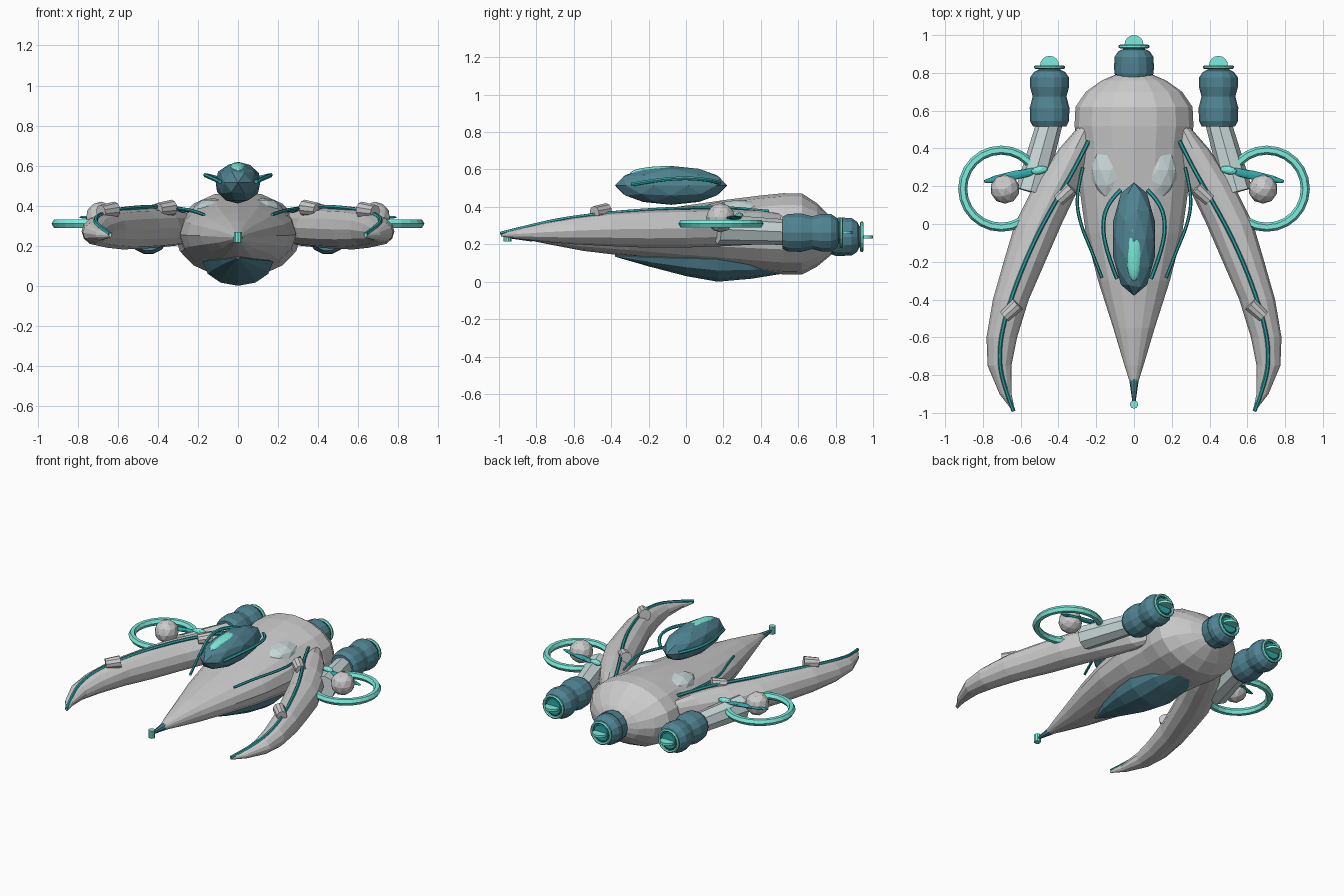
import bpy, bmesh, math
from mathutils import Matrix, Vector

if "Cube" in bpy.data.objects:
    bpy.data.objects.remove(bpy.data.objects["Cube"])


def material(name, rgb):
    m = bpy.data.materials.new(name)
    m.diffuse_color = (*rgb, 1)
    m.use_nodes = True
    m.node_tree.nodes["Principled BSDF"].inputs["Base Color"].default_value = m.diffuse_color
    return m


HULL = material("pale_hull", (0.80, 0.82, 0.81))
DARK = material("dark_teal", (0.08, 0.23, 0.29))
TRIM = material("trim_teal", (0.03, 0.40, 0.40))
GLOW = material("glow_teal", (0.20, 0.85, 0.72))
PANEL = material("pale_panel", (0.60, 0.70, 0.70))


def finish(name, data, mat=None, mirror=False):
    ob = bpy.data.objects.new(name, data)
    bpy.context.collection.objects.link(ob)
    if mat:
        data.materials.append(mat)
    if mirror:
        mod = ob.modifiers.new("mirror", 'MIRROR')
        mod.use_mirror_merge = False
    return ob


def from_bm(name, bm, mat=None, mirror=False):
    bmesh.ops.recalc_face_normals(bm, faces=bm.faces)
    me = bpy.data.meshes.new(name)
    bm.to_mesh(me)
    bm.free()
    return finish(name, me, mat, mirror)


def loft(name, sections, sides, mat=None, mirror=False):
    """Join elliptical rings (x, y, z, half width, half height) along y."""
    bm = bmesh.new()
    rings = []
    for x, y, z, rx, rz in sections:
        rings.append([bm.verts.new((x + rx * math.cos(2 * math.pi * i / sides), y,
                                    z + rz * math.sin(2 * math.pi * i / sides)))
                      for i in range(sides)])
    for a, b in zip(rings, rings[1:]):
        for i in range(sides):
            j = (i + 1) % sides
            bm.faces.new((a[i], a[j], b[j], b[i]))
    bm.faces.new(rings[0])
    bm.faces.new(rings[-1])
    return from_bm(name, bm, mat, mirror)


def ball(name, centre, size, mat=None, mirror=False, turn=0, subdiv=2):
    bm = bmesh.new()
    mtx = Matrix.Translation(centre) @ Matrix.Rotation(turn, 4, 'Z') @ Matrix.Diagonal((*size, 1))
    bmesh.ops.create_icosphere(bm, subdivisions=subdiv, radius=1, matrix=mtx)
    return from_bm(name, bm, mat, mirror)


def rod(name, a, b, r1, r2, sides, mat=None, mirror=False):
    a, b = Vector(a), Vector(b)
    bm = bmesh.new()
    mtx = Matrix.Translation((a + b) / 2) @ (b - a).to_track_quat('Z', 'Y').to_matrix().to_4x4()
    bmesh.ops.create_cone(bm, cap_ends=True, segments=sides, radius1=r1, radius2=r2,
                          depth=(b - a).length, matrix=mtx)
    return from_bm(name, bm, mat, mirror)


def tube(name, pts, r, mat, cyclic=False, smooth=True, mirror=True):
    cu = bpy.data.curves.new(name, 'CURVE')
    cu.dimensions = '3D'
    cu.bevel_depth = r
    cu.bevel_resolution = 1
    cu.use_fill_caps = True
    cu.resolution_u = 4
    sp = cu.splines.new('NURBS' if smooth else 'POLY')
    sp.points.add(len(pts) - 1)
    for p, co in zip(sp.points, pts):
        p.co = (*co, 1)
    sp.use_cyclic_u = cyclic
    if smooth:
        sp.order_u = 3
        sp.use_endpoint_u = True
    sp.use_smooth = False
    return finish(name, cu, mat, mirror)


def circle(cx, cy, cz, r, n, flat=True):
    pts = []
    for i in range(n):
        u, v = r * math.cos(2 * math.pi * i / n), r * math.sin(2 * math.pi * i / n)
        pts.append((cx + u, cy + v, cz) if flat else (cx + u, cy, cz + v))
    return pts


# Fuselage
loft("fuselage", [
    (0, -0.87, 0.24, 0.012, 0.012), (0, -0.75, 0.243, 0.05, 0.04), (0, -0.55, 0.245, 0.11, 0.08),
    (0, -0.3, 0.25, 0.19, 0.115), (0, -0.05, 0.252, 0.255, 0.148), (0, 0.2, 0.256, 0.29, 0.18),
    (0, 0.4, 0.256, 0.295, 0.205), (0, 0.52, 0.256, 0.315, 0.217), (0, 0.62, 0.255, 0.31, 0.217),
    (0, 0.7, 0.25, 0.255, 0.17), (0, 0.76, 0.245, 0.17, 0.115), (0, 0.79, 0.24, 0.1, 0.08)], 16, HULL)

# Nose spike and sensor
rod("nose_spike", (0, -0.82, 0.24), (0, -0.96, 0.24), 0.026, 0.006, 8, DARK)
rod("nose_sensor", (0, -0.955, 0.215), (0, -0.955, 0.268), 0.022, 0.022, 10, GLOW)

# Belly keel, pointed at both ends
loft("belly_keel", [
    (0, -0.38, 0.14, 0.008, 0.006), (0, -0.2, 0.13, 0.09, 0.048), (0, 0.0, 0.125, 0.15, 0.095),
    (0, 0.17, 0.12, 0.175, 0.12), (0, 0.35, 0.11, 0.155, 0.094), (0, 0.5, 0.1, 0.09, 0.06),
    (0, 0.6, 0.1, 0.02, 0.03)], 12, DARK)

# Cockpit pod, its window and side rails
ball("cockpit_pod", (0, -0.08, 0.515), (0.117, 0.3, 0.104), DARK)
ball("cockpit_window", (0, -0.115, 0.573), (0.052, 0.19, 0.045), GLOW, subdiv=3)
tube("cockpit_rail", [(0.07, 0.18, 0.53), (0.135, 0.12, 0.545), (0.17, 0.0, 0.555),
                      (0.145, -0.15, 0.545), (0.09, -0.29, 0.52)], 0.011, TRIM)

# Pale dorsal panels and hull trim
ball("dorsal_panel", (0.125, 0.285, 0.368), (0.105, 0.16, 0.07), PANEL, True)
tube("hull_trim", [(0.27, 0.3, 0.37), (0.31, 0.15, 0.385), (0.285, 0.0, 0.385),
                   (0.225, -0.14, 0.375), (0.17, -0.285, 0.355)], 0.009, TRIM)

# Curved wings
loft("wing", [
    (0.25, 0.52, 0.29, 0.04, 0.07), (0.31, 0.4, 0.29, 0.085, 0.09), (0.41, 0.2, 0.29, 0.122, 0.1),
    (0.507, 0.0, 0.285, 0.124, 0.102), (0.58, -0.2, 0.282, 0.11, 0.1), (0.652, -0.4, 0.28, 0.095, 0.09),
    (0.7, -0.6, 0.272, 0.081, 0.072), (0.712, -0.75, 0.265, 0.063, 0.052),
    (0.68, -0.9, 0.255, 0.032, 0.026), (0.637, -0.99, 0.25, 0.006, 0.008)], 12, HULL, True)

# Wing trim line
tube("wing_trim", [(0.24, 0.44, 0.375), (0.31, 0.3, 0.388), (0.38, 0.18, 0.397), (0.51, -0.05, 0.392),
                   (0.615, -0.29, 0.378), (0.69, -0.52, 0.355), (0.715, -0.68, 0.332),
                   (0.7, -0.83, 0.298), (0.638, -0.99, 0.258)], 0.011, TRIM)

# Clamps over the trim
for i, (x, y, z) in enumerate([(0.365, 0.16, 0.385), (0.65, -0.455, 0.375)]):
    rod(f"wing_clamp_{i}", (x - 0.035, y + 0.03, z + 0.005), (x + 0.035, y - 0.035, z - 0.005),
        0.04, 0.034, 10, HULL, True)

# Engine pylons
rod("engine_pylon", (0.548, 0.17, 0.28), (0.445, 0.54, 0.265), 0.08, 0.068, 8, PANEL, True)

# Engines: bulbous body, rim rings and flat exhaust disc
BODY = [(0, 0.085), (0.03, 0.1), (0.1, 0.102), (0.16, 0.087), (0.21, 0.1), (0.26, 0.1),
        (0.29, 0.08), (0.3, 0.06)]


def engine(name, x, y, z, start, mirror):
    loft(name + "_body", [(x, y + d, z, r * 1.03, r * 1.03) for d, r in BODY[start:]], 14, DARK, mirror)
    tube(name + "_rim", circle(x, y + 0.315, z, 0.073, 16, False), 0.01, GLOW, True, False, mirror)
    rod(name + "_nozzle", (x, y + 0.29, z), (x, y + 0.318, z), 0.06, 0.055, 12, TRIM, mirror)
    rod(name + "_exhaust", (x, y + 0.325, z - 0.008), (x, y + 0.325, z + 0.008), 0.05, 0.05, 16, GLOW, mirror)


engine("side_engine", 0.447, 0.515, 0.262, 0, True)
engine("rear_engine", 0, 0.625, 0.24, 3, False)
loft("rear_collar", [(0, 0.76, 0.24, 0.09, 0.09), (0, 0.8, 0.24, 0.104, 0.104),
                     (0, 0.85, 0.24, 0.106, 0.106)], 14, DARK)

# Side hoops with orb and blade
tube("side_hoop", circle(0.703, 0.187, 0.31, 0.204, 24), 0.024, GLOW, True, False)
ball("orb", (0.683, 0.185, 0.342), (0.078, 0.078, 0.078), HULL, True)
ball("orb_blade", (0.63, 0.258, 0.342), (0.175, 0.024, 0.012), TRIM, True, turn=-0.2)
ball("blade_tip", (0.5, 0.285, 0.352), (0.045, 0.022, 0.018), GLOW, True, turn=-0.2)
